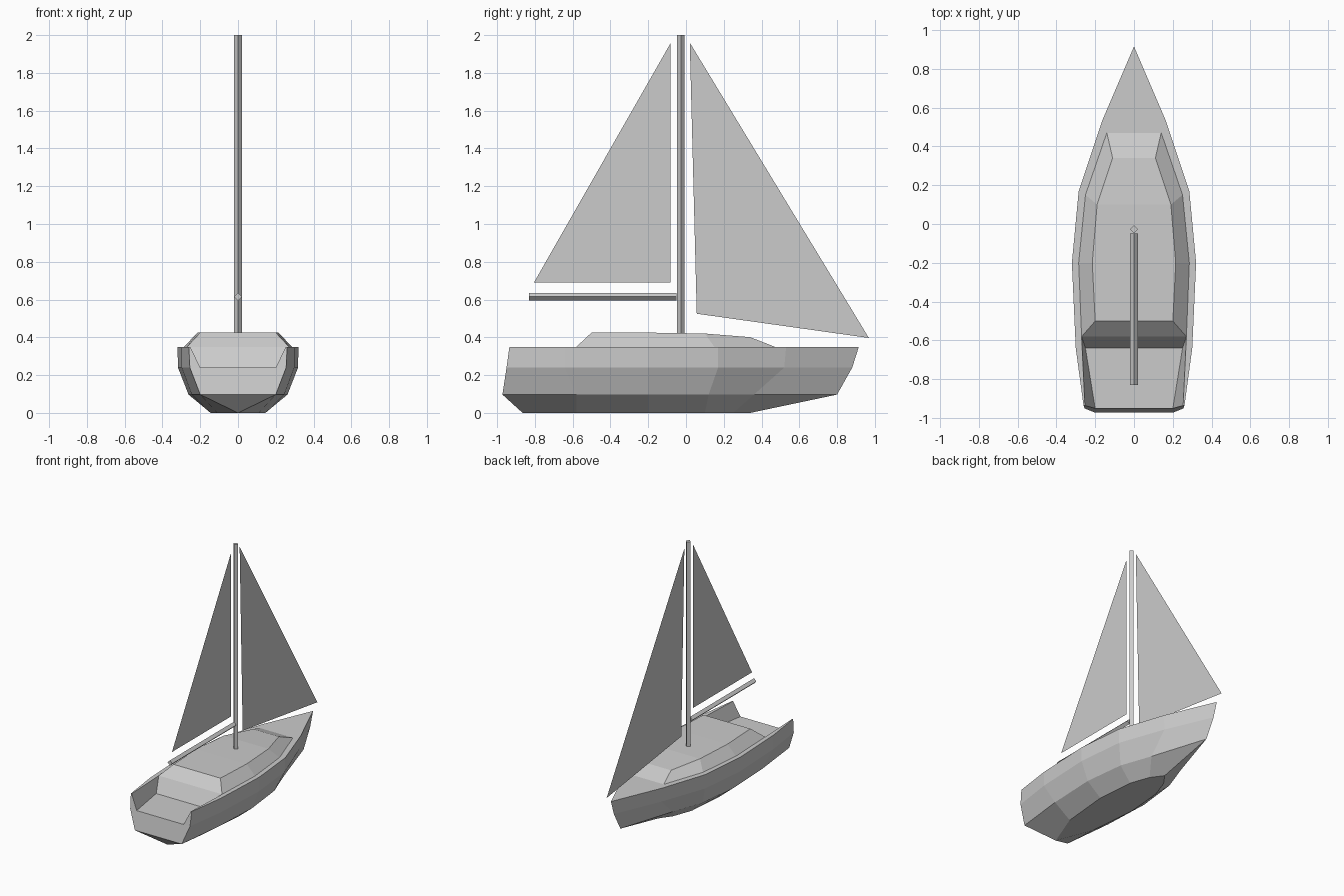
import bpy
import bmesh
from mathutils import Vector
from math import pi

default_cube = bpy.data.objects.get("Cube")
if default_cube:
    bpy.data.objects.remove(default_cube, do_unlink=True)

# Single flat material shared by every part
grey = bpy.data.materials.new("plain grey")
grey.use_nodes = True
shade = (0.6, 0.6, 0.6, 1)
grey.diffuse_color = shade
grey.node_tree.nodes["Principled BSDF"].inputs["Base Color"].default_value = shade

OUT, UP, DOWN, AFT = (1, 0, -0.6), (0, 0, 1), (0, 0, -1), (0, -1, 0)


def rail(z, pairs):
    """Edge line along the boat at one height, from (y, half width) pairs."""
    return [Vector((half, y, z)) for y, half in pairs]


def centred(points):
    """Projection of points onto the centre plane."""
    return [Vector((0, p.y, p.z)) for p in points]


def strip(a, b, facing):
    """Panels bridging two edge lines, turned towards a direction."""
    return [((a[i], a[i + 1], b[i + 1], b[i]), facing) for i in range(len(a) - 1)]


def add_object(name, bm):
    mesh = bpy.data.meshes.new(name)
    bm.to_mesh(mesh)
    bm.free()
    mesh.materials.append(grey)
    obj = bpy.data.objects.new(name, mesh)
    bpy.context.collection.objects.link(obj)
    return obj


def build_panels(name, panels, mirrored=True):
    bm = bmesh.new()
    for points, facing in panels:
        corners = []
        for p in points:
            if all((p - q).length > 0.001 for q in corners):
                corners.append(p)
        if len(corners) < 3:
            continue
        face = bm.faces.new([bm.verts.new(p) for p in corners])
        face.normal_update()
        if face.normal.dot(Vector(facing)) < 0:
            face.normal_flip()
    bmesh.ops.remove_doubles(bm, verts=bm.verts, dist=0.001)
    obj = add_object(name, bm)
    if mirrored:
        mirror = obj.modifiers.new("both sides", "MIRROR")
        mirror.merge_threshold = 0.001
    return obj


def build_spar(name, length, radius, location, rotation):
    """Four sided pole set on its corner."""
    bm = bmesh.new()
    bmesh.ops.create_cone(bm, cap_ends=True, segments=4, radius1=radius,
                          radius2=radius, depth=length)
    obj = add_object(name, bm)
    obj.location = location
    obj.rotation_euler = rotation


# Edge lines of the hull, stern to bow
sheer = rail(0.35, [(-0.935, 0.26), (-0.64, 0.3), (-0.2, 0.32),
                    (0.17, 0.285), (0.53, 0.165), (0.915, 0)])
belt = rail(0.24, [(-0.95, 0.255), (-0.64, 0.298), (-0.2, 0.318),
                   (0.17, 0.28), (0.52, 0.155), (0.88, 0)])
chine = rail(0.097, [(-0.972, 0.2), (-0.58, 0.245), (-0.2, 0.262),
                     (0.12, 0.225), (0.36, 0.14), (0.8, 0)])
bottom = rail(0, [(-0.865, 0), (-0.58, 0.11), (-0.2, 0.145),
                  (0.1, 0.12), (0.25, 0.065), (0.34, 0)])

# Cockpit and cabin edge lines
coaming = rail(0.35, [(-0.935, 0.253), (-0.58, 0.27), (-0.2, 0.285),
                      (0.15, 0.25), (0.47, 0.14), (0.47, 0)])
floor = rail(0.24, [(-0.95, 0.2), (-0.64, 0.25)])
roof = rail(0.425, [(-0.5, 0.2), (-0.2, 0.215), (0.1, 0.19),
                    (0.34, 0.11), (0.34, 0)])
for p in roof[2:]:
    p.z = 0.42 - (p.y - 0.1) * 0.08

# Hull sides, flat bottom and transom
hull = strip(sheer, belt, OUT) + strip(belt, chine, OUT) + strip(chine, bottom, OUT)
hull += strip(bottom, centred(bottom), DOWN)
sill, stern_chine = centred([floor[0], chine[0]])
hull += [((sheer[0], coaming[0], floor[0], belt[0]), AFT),
         ((belt[0], floor[0], sill, stern_chine, chine[0]), AFT),
         ((chine[0], stern_chine, bottom[0]), AFT)]
build_panels("hull", hull)

# Deck around the cabin and cockpit
build_panels("deck", strip(sheer, coaming, UP))

# Cabin sides, roof and sloping rear face
cabin = strip(coaming[1:], roof, UP) + strip(roof, centred(roof), UP)
rear = [roof[0], coaming[1]]
build_panels("cabin", cabin + strip(rear, centred(rear), UP))

# Cockpit walls, bulkhead and floor
cockpit = strip(coaming[:2], floor, UP) + strip(floor, centred(floor), UP)
bulkhead = [coaming[1], floor[1]]
build_panels("cockpit", cockpit + strip(bulkhead, centred(bulkhead), UP))

# Mast and boom
build_spar("mast", 1.58, 0.02, (0, -0.027, 1.21), (0, 0, 0))
build_spar("boom", 0.78, 0.02, (0, -0.44, 0.615), (pi / 2, 0, 0))

# Thin triangular sails
sails = {
    "main_sail": [(-0.083, 1.955), (-0.083, 0.69), (-0.805, 0.69)],
    "front_sail": [(0.02, 1.96), (0.057, 0.525), (0.968, 0.397)],
}
for name, outline in sails.items():
    cloth = tuple(Vector((0, y, z)) for y, z in outline)
    build_panels(name, [(cloth, (1, 0, 0))], mirrored=False)
